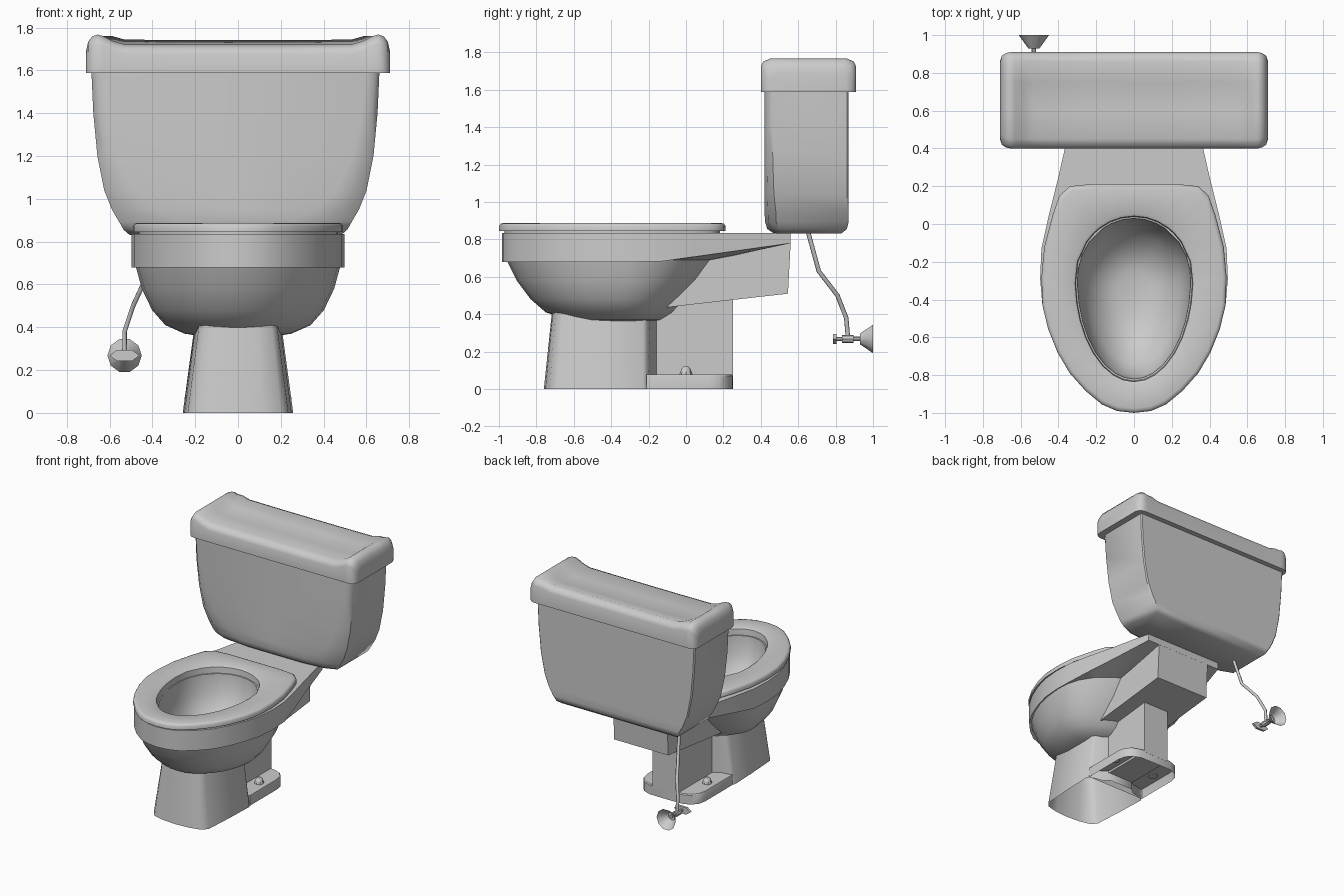
import bpy, bmesh, math

if "Cube" in bpy.data.objects:
    bpy.data.objects.remove(bpy.data.objects["Cube"])


def loft(name, rings, closed=False, angle=35, caps=(True, True)):
    """Skin equal-length point rings; cap the ends unless the rings form a loop."""
    bm = bmesh.new()
    rows = [[bm.verts.new(p) for p in r] for r in rings]
    n = len(rows[0])
    pairs = list(zip(rows, rows[1:])) + ([(rows[-1], rows[0])] if closed else [])
    for a, b in pairs:
        for i in range(n):
            bm.faces.new((a[i], a[(i + 1) % n], b[(i + 1) % n], b[i]))
    for row, wanted in zip((rows[0], rows[-1]), caps):
        if wanted and not closed:
            bm.faces.new(row)
    bmesh.ops.recalc_face_normals(bm, faces=bm.faces)
    me = bpy.data.meshes.new(name)
    bm.to_mesh(me)
    bm.free()
    ob = bpy.data.objects.new(name, me)
    bpy.context.collection.objects.link(ob)
    bpy.ops.object.select_all(action='DESELECT')
    ob.select_set(True)
    bpy.context.view_layer.objects.active = ob
    bpy.ops.object.shade_smooth_by_angle(angle=math.radians(angle))
    return ob


def mirrored(half):
    """Half outline starting and ending on x = 0 -> full outline."""
    return half + [(-x, y) for x, y in reversed(half[1:-1])]


def at(outline, z, s=1.0):
    """Outline at height z (number or function of y), scaled about the bowl centre."""
    c = -0.39
    return [(x * s, c + (y - c) * s, z(y) if callable(z) else z) for x, y in outline]


def angles(outline, yf, yb, hw, yc=-0.25):
    """Direction of each outline point, so inner rings line up with it."""
    return [math.atan2(x / hw, (yc - y) / ((yc - yf) if y < yc else (yb - yc)))
            for x, y in outline]


def egg(angs, z, hw, yf, yb):
    yc = yf + (yb - yf) * 0.62
    return [(hw * math.sin(a),
             yc - math.cos(a) * ((yc - yf) if math.cos(a) > 0 else (yb - yc)), z)
            for a in angs]


def prism_x(name, w, profile):
    return loft(name, [[(x, y, z) for y, z in profile] for x in (-w, w)])


def lathe_y(name, cx, cz, steps, n=10, caps=(True, True)):
    return loft(name, [[(cx + rx * math.cos(2 * math.pi * i / n), y,
                         cz + rz * math.sin(2 * math.pi * i / n)) for i in range(n)]
                       for y, rx, rz in steps], caps=caps)


# Bowl: inside surface, rim with rear deck, outer body
rim = mirrored([(0, -.985), (.085, -.975), (.165, -.945), (.25, -.88), (.335, -.79),
                (.40, -.68), (.45, -.555), (.485, -.43), (.497, -.29), (.49, -.13),
                (.45, .05), (.40, .25), (.33, .56), (.22, .56), (.11, .56), (0, .56)])
ra = angles(rim, -.985, .56, .497)
inside = [(.45, .08, -.50, -.24), (.49, .17, -.62, -.14), (.58, .25, -.74, -.05),
          (.70, .29, -.81, .02), (.835, .30, -.82, .03)]
outside = [(.69, .48, -.96, .18), (.58, .45, -.905, .10), (.48, .402, -.83, .0),
           (.41, .34, -.75, -.06), (.37, .25, -.63, -.12), (.355, .15, -.50, -.20)]
loft("bowl", [egg(ra, *r) for r in inside]
     + [at(rim, .835), at(rim, lambda y: .68 + max(0, y + .15) * .141)]
     + [egg(ra, *r) for r in outside], angle=40)

# Seat ring with a recessed underside
seat = mirrored([(0, -1.0), (.09, -.99), (.17, -.955), (.255, -.885), (.34, -.79),
                 (.405, -.68), (.455, -.555), (.485, -.43), (.49, -.28), (.475, -.12),
                 (.43, .05), (.395, .15), (.34, .20), (.22, .212), (.11, .212), (0, .212)])
sa = angles(seat, -1.0, .212, .49)
loft("seat", [at(seat, .832, .95), at(seat, .846, .95), at(seat, .846), at(seat, .872),
              at(seat, .884, .985), at(seat, .888, .96),
              egg(sa, .888, .325, -.85, .055), egg(sa, .880, .312, -.835, .042),
              egg(sa, .832, .308, -.83, .038)], closed=True, angle=50)

# Neck under the deck, and the trap column down to the foot
prism_x("neck", .23, [(.05, .70), (.56, .79), (.545, .51), (-.12, .435)])
prism_x("trap_column", .11, [(-.18, .06), (.25, .06), (.25, .50), (0, .47), (-.18, .42)])

# Pedestal, tapering upwards, open underneath
low = mirrored([(0, -.76), (.11, -.752), (.20, -.73), (.235, -.69), (.25, -.45),
                (.258, -.23), (.24, -.205), (.15, -.19), (.10, -.15), (0, -.15)])
high = mirrored([(0, -.715), (.09, -.71), (.155, -.695), (.18, -.66), (.195, -.45),
                 (.20, -.23), (.18, -.205), (.14, -.19), (.10, -.15), (0, -.15)])
loft("pedestal", [at(low, 0), at(high, .43)], angle=45, caps=(False, True))

# Foot plate (open underneath) and bolt caps
foot = mirrored([(0, -.21), (.25, -.21), (.25, .12), (.238, .18), (.20, .225),
                 (.14, .248), (0, .25)])
loft("foot_plate", [at(foot, 0), at(foot, .07), at(foot, .077, .99)], caps=(False, True))
for side, cx in (("left", -.18), ("right", .18)):
    loft("bolt_cap_" + side, [[(cx + r * math.cos(i * math.pi / 4),
                                r * math.sin(i * math.pi / 4), z) for i in range(8)]
                              for z, r in ((.07, .035), (.085, .033), (.112, .022), (.12, .012))])

# Tank: front corners widen into a raised panel outline near the bottom
rings = []
for z, hw, cx, cy, y0, y1 in [(1.62, .674, .06, .04, .42, .87), (1.40, .664, .075, .04, .42, .87),
                              (1.20, .645, .10, .045, .42, .87), (1.04, .613, .14, .05, .42, .87),
                              (.95, .577, .20, .06, .42, .87), (.895, .545, .28, .06, .422, .87),
                              (.855, .522, .28, .06, .435, .86), (.832, .495, .27, .05, .47, .83)]:
    half = [(0, y0), (hw - cx, y0), (hw - cx * .35, y0 + cy * .3), (hw, y0 + cy),
            (hw, y1 - .008), (hw - .008, y1), (0, y1)]
    rings.append(at(mirrored(half), z))
loft("tank", rings, angle=42).location.x = -.012

# Tank lid: cross-sections along x, raised at both ends and dished between
stations = [(.71, .05, 1.69), (.70, .02, 1.735), (.68, .006, 1.76), (.655, 0, 1.768),
            (.63, 0, 1.76), (.585, 0, 1.738), (.53, 0, 1.722), (.25, 0, 1.72)]
rings = []
for k, (x, inset, z) in enumerate(stations + [(-a, b, c) for a, b, c in reversed(stations)]):
    a, b = .40 + inset, .91 - inset
    dip, lift = (.012, .022) if x and abs(x) < .6 else (0, 0)
    section = [(a, 1.588), (a, z - .045), (a + .012, z - .018), (a + .05, z),
               (.60, z - dip), (.75, z - dip * .5), (b - .05, z + lift),
               (b - .012, z - .018 + lift), (b, z - .045 + lift), (b, 1.588)]
    rings.append([(x, y, h) for y, h in section])
loft("tank_lid", rings, angle=45)

# Water supply pipe
curve = bpy.data.curves.new("supply_pipe", 'CURVE')
curve.dimensions = '3D'
curve.bevel_depth = .012
curve.bevel_resolution = 1
curve.use_fill_caps = True
path = [(-.40, .65, .85), (-.43, .71, .63), (-.49, .81, .50), (-.53, .857, .38), (-.53, .866, .27)]
spline = curve.splines.new('POLY')
spline.points.add(len(path) - 1)
for p, co in zip(spline.points, path):
    p.co = (*co, 1)
bpy.context.collection.objects.link(bpy.data.objects.new("supply_pipe", curve))

# Shut-off valve: handle, body and wall flange
lathe_y("valve_handle", -.53, .268, [(.787, .07, .03), (.805, .07, .03)], 6)
lathe_y("valve_body", -.53, .268, [(.80, .011, .011), (.835, .011, .011), (.835, .022, .022),
                                   (.895, .022, .022), (.895, .012, .012), (.94, .012, .012)], 8)
lathe_y("wall_flange", -.53, .268, [(.93, .03, .03), (1.0, .08, .08)], 10, caps=(True, False))
